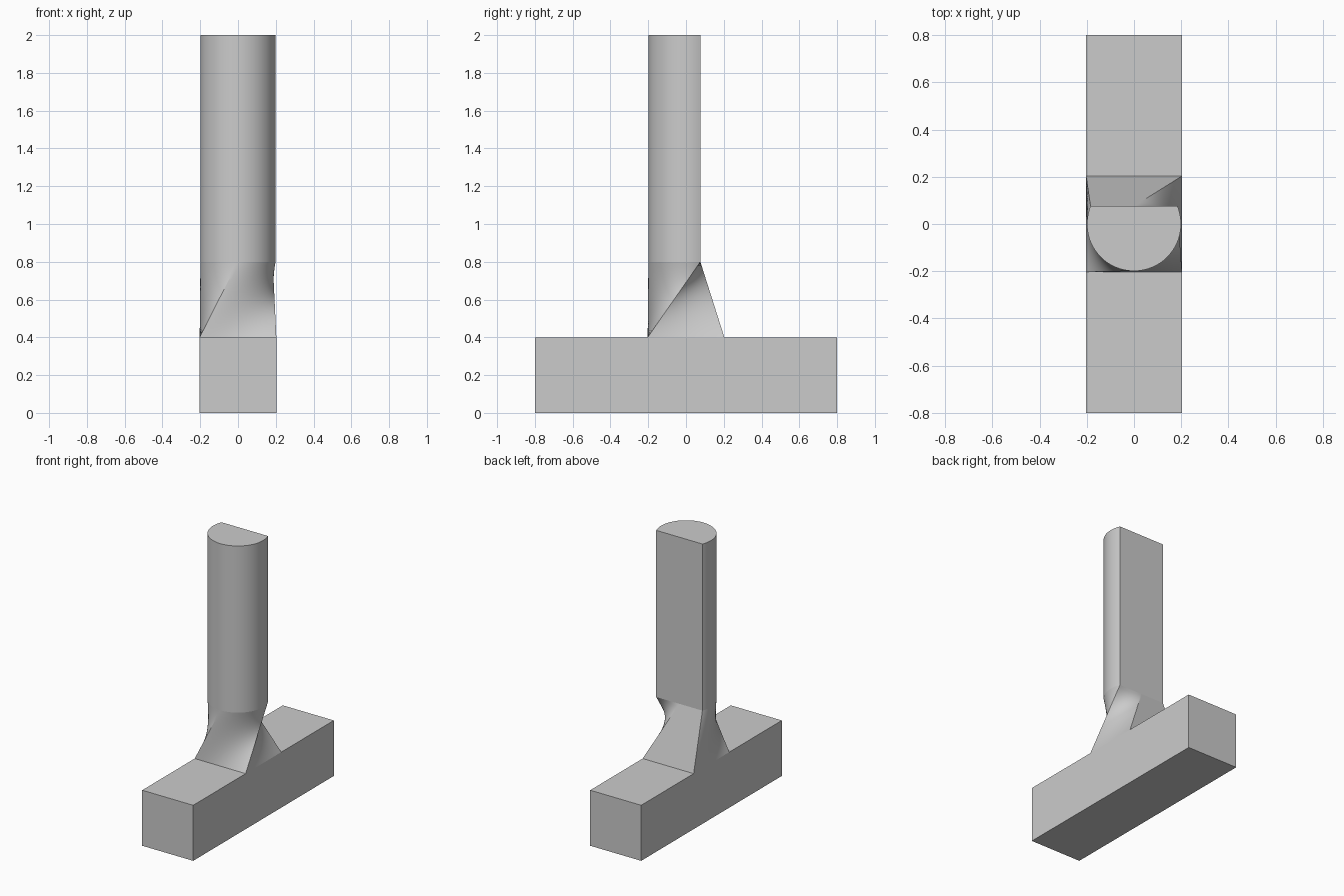
import bpy, bmesh, math
from mathutils import Vector

if "Cube" in bpy.data.objects:
    bpy.data.objects.remove(bpy.data.objects["Cube"], do_unlink=True)

HALF, LENGTH = 0.203, 1.6            # bar half width, bar length
BAR_TOP, NECK_TOP, TOP = 0.4, 0.8, 2.0
RADIUS, FLAT = 0.199, 0.076          # shaft radius, y of its flat side
STEPS, ROWS = 32, 24                 # segments per bar edge, rows up the neck

grey = bpy.data.materials.new("plain grey")
grey.use_nodes = True
grey.diffuse_color = (0.6, 0.6, 0.6, 1)
grey.node_tree.nodes["Principled BSDF"].inputs["Base Color"].default_value = grey.diffuse_color


def finish(name, bm):
    bmesh.ops.recalc_face_normals(bm, faces=bm.faces)
    mesh = bpy.data.meshes.new(name)
    bm.to_mesh(mesh)
    bm.free()
    mesh.materials.append(grey)
    obj = bpy.data.objects.new(name, mesh)
    bpy.context.collection.objects.link(obj)
    return obj


def smooth(obj):
    bpy.ops.object.select_all(action="DESELECT")
    obj.select_set(True)
    bpy.context.view_layer.objects.active = obj
    bpy.ops.object.shade_smooth_by_angle(angle=math.radians(20))


def square_ring():
    # Square outline, clockwise from the front left corner
    corners = [Vector((x * HALF, y * HALF)) for x, y in ((1, -1), (-1, -1), (-1, 1), (1, 1))]
    return [a.lerp(b, i / STEPS)
            for a, b in zip(corners, corners[1:] + corners[:1]) for i in range(STEPS)]


def d_ring():
    # Arc over two quarters of the outline, flat side over the other two
    start = math.asin(FLAT / RADIUS)
    sweep = math.pi + 2 * start
    n = 2 * STEPS
    arc = [Vector((math.cos(start - sweep * i / n), math.sin(start - sweep * i / n))) * RADIUS
           for i in range(n)]
    edge = RADIUS * math.cos(start)
    return arc + [Vector((edge * (2 * i / n - 1), FLAT)) for i in range(n)]


def skin(bm, rings):
    loops = [[bm.verts.new((p.x, p.y, z)) for p in ring] for ring, z in rings]
    for low, high in zip(loops, loops[1:]):
        for i in range(len(low)):
            bm.faces.new((low[i - 1], low[i], high[i], high[i - 1]))
    return loops


# Rectangular foot bar
bm = bmesh.new()
bmesh.ops.create_cube(bm, size=1)
bmesh.ops.scale(bm, vec=(2 * HALF, LENGTH, BAR_TOP), verts=bm.verts)
bmesh.ops.translate(bm, vec=(0, 0, BAR_TOP / 2), verts=bm.verts)
finish("foot_bar", bm)

# Twisting neck, ruled from the square to the D outline
square, dee = square_ring(), d_ring()
bm = bmesh.new()
skin(bm, [([a.lerp(b, r / ROWS) for a, b in zip(square, dee)],
           BAR_TOP + (NECK_TOP - BAR_TOP) * r / ROWS) for r in range(ROWS + 1)])
smooth(finish("neck", bm))

# D-shaped shaft with a closed top
bm = bmesh.new()
loops = skin(bm, [(dee, NECK_TOP), (dee, TOP)])
bm.faces.new(loops[-1])
smooth(finish("shaft", bm))
